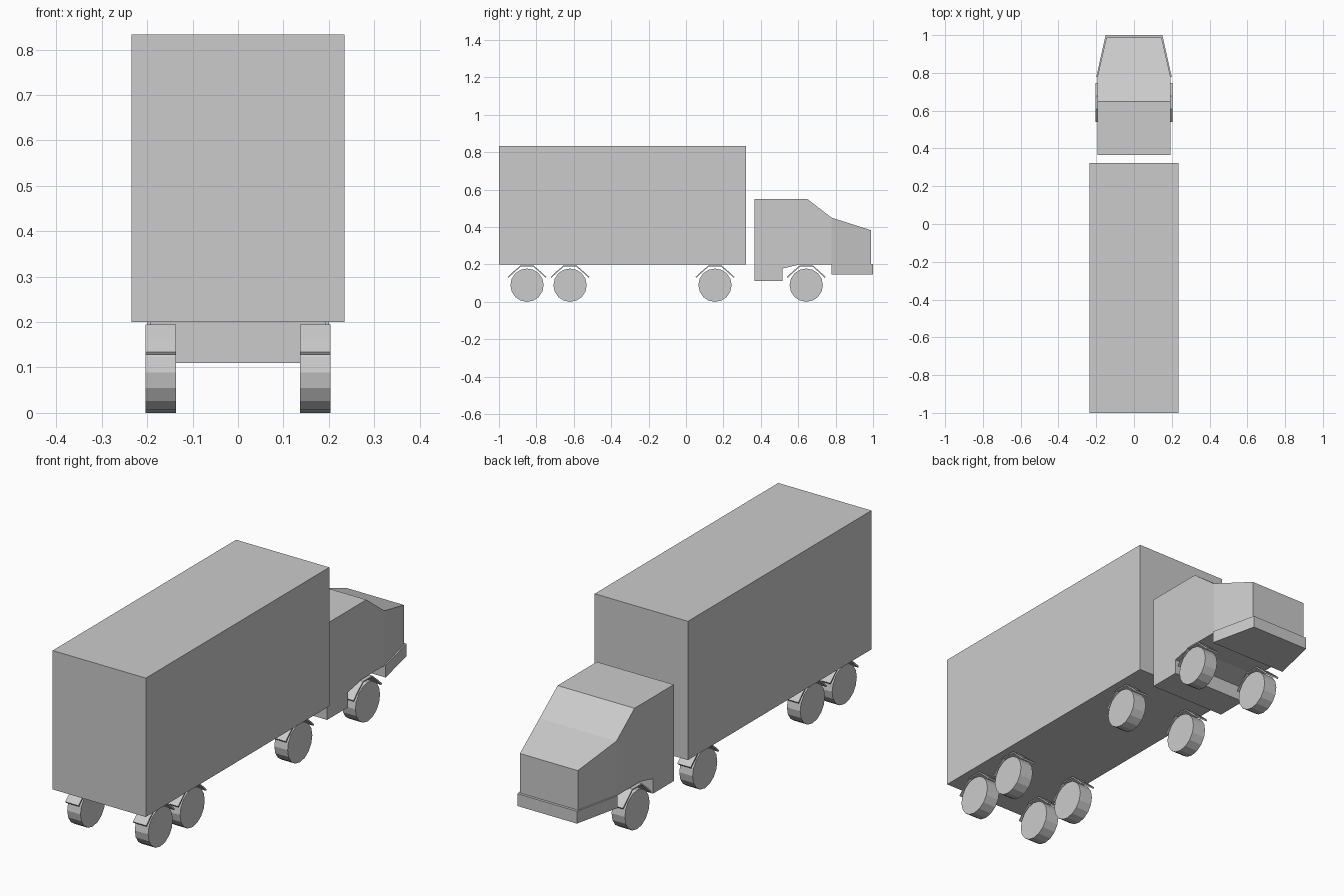
import bpy, bmesh, math

cube = bpy.data.objects.get("Cube")
if cube:
    bpy.data.objects.remove(cube, do_unlink=True)

grey = bpy.data.materials.new("plain grey")
grey.use_nodes = True
COLOUR = (0.6, 0.6, 0.6, 1)
grey.diffuse_color = COLOUR
grey.node_tree.nodes["Principled BSDF"].inputs["Base Color"].default_value = COLOUR


def prism(name, outline, right, left):
    """Span a (y, z) outline between two sides; right and left give x for a y."""
    bm = bmesh.new()
    a = [bm.verts.new((right(y), y, z)) for y, z in outline]
    b = [bm.verts.new((left(y), y, z)) for y, z in outline]
    bm.faces.new(a)
    bm.faces.new(b[::-1])
    for i in range(len(a)):
        j = (i + 1) % len(a)
        bm.faces.new((a[i], b[i], b[j], a[j]))
    bmesh.ops.recalc_face_normals(bm, faces=bm.faces)
    mesh = bpy.data.meshes.new(name)
    bm.to_mesh(mesh)
    bm.free()
    mesh.materials.append(grey)
    obj = bpy.data.objects.new(name, mesh)
    bpy.context.collection.objects.link(obj)
    return obj


def symmetric(name, outline, half):
    return prism(name, outline, lambda y: -half(y), half)


def taper(start, end, y0, y1):
    return lambda y: start + (end - start) * (y - y0) / (y1 - y0)


# Cargo box
symmetric("cargo_box", [(-1, 0.2), (0.322, 0.2), (0.322, 0.833), (-1, 0.833)],
          lambda y: 0.235)

# Cab with wheel cutout, tapered hood and bumper
NOSE = 0.778
symmetric("cab", [(0.365, 0.11), (0.515, 0.11), (0.515, 0.178), (0.61, 0.2),
                  (NOSE, 0.2), (NOSE, 0.45), (0.648, 0.55), (0.365, 0.55)],
          lambda y: 0.194)
symmetric("hood", [(NOSE, 0.2), (0.988, 0.2), (0.988, 0.383), (NOSE, 0.45)],
          taper(0.194, 0.146, NOSE, 0.988))
symmetric("bumper", [(NOSE, 0.147), (1, 0.147), (1, 0.203), (NOSE, 0.203)],
          taper(0.2, 0.15, NOSE, 1))

# Wheels and mudguards on each axle
INNER, OUTER, RADIUS = 0.137, 0.204, 0.089
wheel = [(RADIUS * math.cos(i * math.pi / 8), RADIUS + RADIUS * math.sin(i * math.pi / 8))
         for i in range(16)]
arch = [(-0.103, 0.134), (-0.075, 0.16), (-0.034, 0.195)]
arch += [(-y, z) for y, z in reversed(arch)]
guard = arch + [(y * 0.96, z - 0.006) for y, z in reversed(arch)]

axles = {"rear": -0.85, "second": -0.62, "middle": 0.155, "front": 0.643}
for axle, centre in axles.items():
    for side, sign in (("left", 1), ("right", -1)):
        for part, outline in (("wheel", wheel), ("mudguard", guard)):
            prism(f"{axle}_{side}_{part}", [(y + centre, z) for y, z in outline],
                  lambda y: sign * INNER, lambda y: sign * OUTER)
